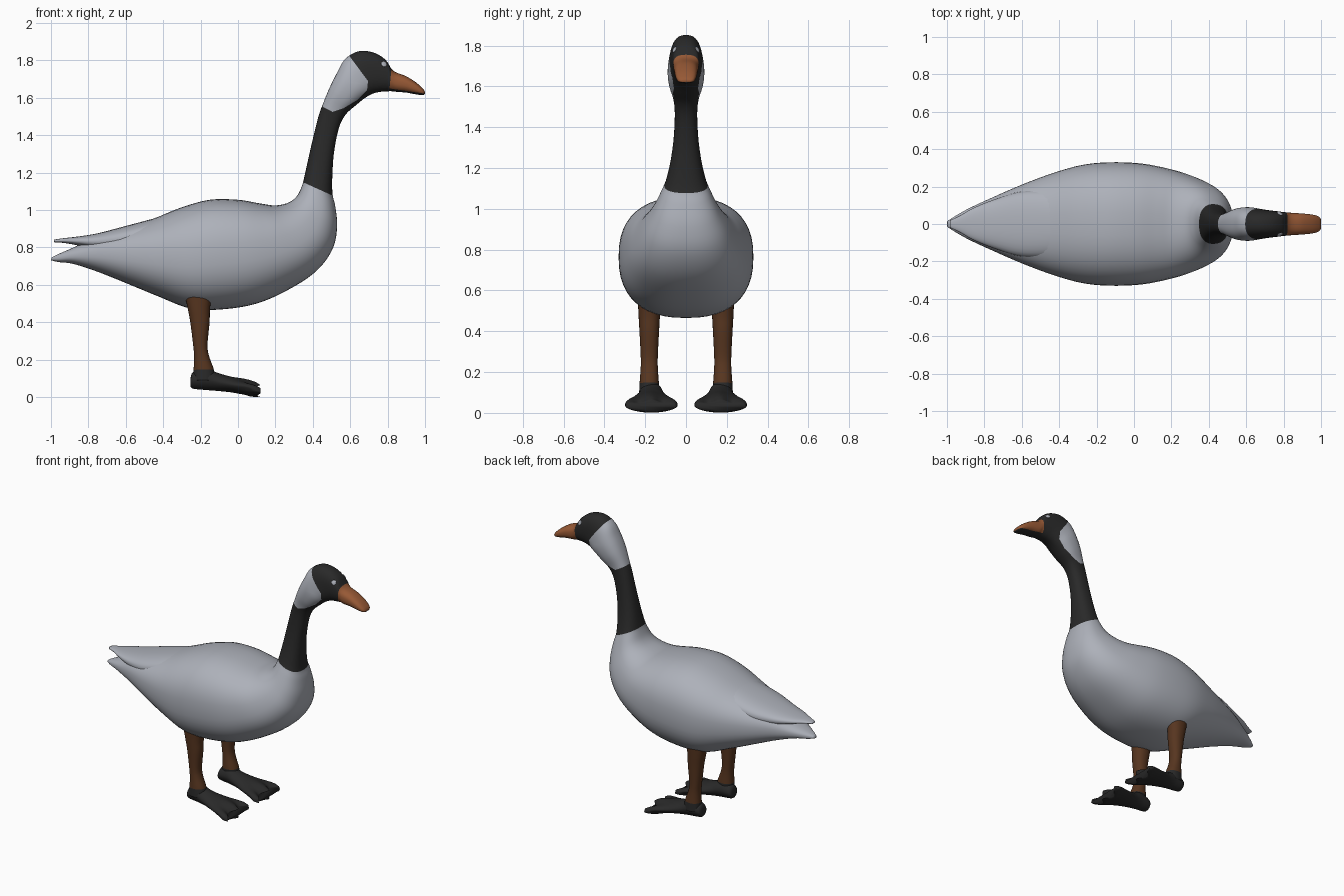
import bpy, bmesh, math
from mathutils import Vector
from mathutils.bvhtree import BVHTree

if "Cube" in bpy.data.objects:
    bpy.data.objects.remove(bpy.data.objects["Cube"])


def material(name, rgb):
    m = bpy.data.materials.new(name)
    m.diffuse_color = (*rgb, 1)
    m.use_nodes = True
    m.node_tree.nodes["Principled BSDF"].inputs["Base Color"].default_value = m.diffuse_color
    return m


GREY = material("pale grey plumage", (0.42, 0.44, 0.49))
DARK = material("charcoal", (0.022, 0.022, 0.022))
ORANGE = material("orange beak", (0.31, 0.10, 0.036))
BROWN = material("brown leg", (0.095, 0.036, 0.014))


def smooth_rows(rows, steps):
    """Catmull-Rom interpolation between the section rows."""
    out = []
    for i in range(len(rows) - 1):
        a, b, c, d = (rows[min(max(i + k, 0), len(rows) - 1)] for k in (-1, 0, 1, 2))
        for s in range(steps):
            t = s / steps
            out.append([0.5 * (2 * q + (r - p) * t + (2 * p - 5 * q + 4 * r - u) * t * t
                               + (3 * q - p - 3 * r + u) * t ** 3)
                        for p, q, r, u in zip(a, b, c, d)])
    return out + [list(rows[-1])]


def loft(rows, yc=0.0, power=2.4, n=48, steps=5):
    """Skin superellipse rings. Row: upper x, z, lower x, z, half width."""
    bm = bmesh.new()
    rings = []
    for tx, tz, bx, bz, w in smooth_rows(rows, steps):
        mid = Vector(((tx + bx) / 2, yc, (tz + bz) / 2))
        half = Vector(((tx - bx) / 2, 0, (tz - bz) / 2))
        ring = []
        for k in range(n):
            a = 2 * math.pi * k / n
            c, s = (math.copysign(abs(f) ** (2 / power), f) for f in (math.cos(a), math.sin(a)))
            ring.append(bm.verts.new(mid + half * c + Vector((0, w * s, 0))))
        rings.append(ring)
    for r, q in zip(rings, rings[1:]):
        for k in range(n):
            j = (k + 1) % n
            bm.faces.new((r[k], r[j], q[j], q[k]))
    bm.faces.new(rings[0])
    bm.faces.new(rings[-1])
    bmesh.ops.recalc_face_normals(bm, faces=bm.faces)
    return bm


def cut(bm, a, b, zmin=-1):
    """Slice along the x-z line a-b so that colour edges are clean."""
    faces = [f for f in bm.faces if all(v.co.z > zmin for v in f.verts)]
    geom = list({v for f in faces for v in f.verts}) + list({e for f in faces for e in f.edges}) + faces
    bmesh.ops.bisect_plane(bm, geom=geom, dist=1e-5, plane_co=(a[0], 0, a[1]),
                           plane_no=Vector((a[1] - b[1], 0, b[0] - a[0])).normalized())


def left_of(p, a, b):
    return (b[0] - a[0]) * (p.z - a[1]) - (b[1] - a[1]) * (p.x - a[0]) > 0


def finish(name, bm, mats, mirror=False):
    me = bpy.data.meshes.new(name)
    bm.to_mesh(me)
    bm.free()
    for m in mats:
        me.materials.append(m)
    me.shade_smooth()
    ob = bpy.data.objects.new(name, me)
    bpy.context.collection.objects.link(ob)
    if mirror:
        mod = ob.modifiers.new("mirror", 'MIRROR')
        mod.use_axis = (False, True, False)
    return ob


# Body, neck, head and beak as one continuous skin
body = loft([
    (-0.995, 0.748, -1.0, 0.732, 0.015), (-0.96, 0.765, -0.96, 0.722, 0.04),
    (-0.88, 0.80, -0.88, 0.712, 0.085), (-0.75, 0.86, -0.75, 0.67, 0.145),
    (-0.60, 0.905, -0.60, 0.61, 0.21), (-0.45, 0.955, -0.43, 0.54, 0.27),
    (-0.30, 1.015, -0.26, 0.475, 0.315), (-0.15, 1.055, -0.10, 0.468, 0.33),
    (0.0, 1.055, 0.10, 0.50, 0.322), (0.12, 1.035, 0.28, 0.58, 0.29),
    (0.20, 1.025, 0.42, 0.675, 0.25), (0.27, 1.04, 0.505, 0.79, 0.205),
    (0.315, 1.075, 0.53, 0.91, 0.16), (0.342, 1.13, 0.52, 1.02, 0.122),
    (0.355, 1.18, 0.505, 1.09, 0.098), (0.375, 1.27, 0.505, 1.20, 0.075),
    (0.40, 1.38, 0.515, 1.32, 0.06), (0.43, 1.50, 0.54, 1.44, 0.055),
    (0.455, 1.57, 0.575, 1.51, 0.062), (0.49, 1.655, 0.63, 1.56, 0.082),
    (0.53, 1.735, 0.68, 1.60, 0.09), (0.575, 1.81, 0.72, 1.622, 0.084),
    (0.65, 1.85, 0.76, 1.632, 0.075), (0.73, 1.84, 0.80, 1.635, 0.068),
    (0.79, 1.802, 0.825, 1.635, 0.063), (0.83, 1.745, 0.85, 1.632, 0.06),
    (0.90, 1.715, 0.90, 1.628, 0.056), (0.955, 1.68, 0.955, 1.618, 0.05),
    (0.99, 1.648, 0.985, 1.615, 0.04), (1.0, 1.632, 0.998, 1.618, 0.025)])
neck_base = ((0.345, 1.15), (0.50, 1.08))
beak_root = ((0.81, 1.65), (0.82, 1.75))
beak_under = ((0.81, 1.65), (1.0, 1.622))
patch = [(0.42, 1.57), (0.505, 1.525), (0.565, 1.545), (0.64, 1.59),
         (0.69, 1.64), (0.695, 1.69), (0.58, 1.845), (0.5, 1.85)]
patch_edges = list(zip(patch, patch[1:] + patch[:1]))
cut(body, *neck_base, 0.95)
for edge in [beak_root, beak_under] + patch_edges:
    cut(body, *edge, 1.4)
for f in body.faces:
    p = f.calc_center_median()
    if p.x < 0.25 or not left_of(p, *neck_base):
        f.material_index = 0
    elif p.z > 1.5 and all(left_of(p, *e) for e in patch_edges):
        f.material_index = 0
    elif p.z > 1.5 and p.x > 0.8 and not left_of(p, *beak_root) and left_of(p, *beak_under):
        f.material_index = 2
    else:
        f.material_index = 1
tree = BVHTree.FromBMesh(body)
finish("body_neck_and_head", body, [GREY, DARK, ORANGE])

# Upper tail feathers, a flat layer above the lower tail
finish("upper_tail", loft([
    (-0.985, 0.842, -0.982, 0.828, 0.02), (-0.93, 0.85, -0.93, 0.824, 0.045),
    (-0.86, 0.858, -0.86, 0.812, 0.085), (-0.75, 0.876, -0.75, 0.79, 0.13),
    (-0.60, 0.915, -0.60, 0.78, 0.175), (-0.42, 0.963, -0.42, 0.80, 0.18)], n=32), [GREY])

# Eyes: thin discs seated on the head
hit, normal, _, _ = tree.ray_cast(Vector((0.78, 1, 1.78)), Vector((0, -1, 0)))
eye = bmesh.new()
bmesh.ops.create_uvsphere(eye, u_segments=16, v_segments=8, radius=0.016)
bmesh.ops.scale(eye, vec=(1, 1, 0.3), verts=eye.verts)
bmesh.ops.transform(eye, matrix=normal.to_track_quat('Z', 'Y').to_matrix().to_4x4(), verts=eye.verts)
bmesh.ops.translate(eye, vec=hit, verts=eye.verts)
finish("eyes", eye, [GREY], mirror=True)

# Legs, brown down to the ankle
leg = loft([
    (-0.14, 0.55, -0.285, 0.55, 0.056), (-0.15, 0.47, -0.268, 0.47, 0.052),
    (-0.152, 0.40, -0.255, 0.40, 0.048), (-0.163, 0.28, -0.24, 0.28, 0.042),
    (-0.155, 0.22, -0.235, 0.22, 0.042), (-0.13, 0.15, -0.237, 0.15, 0.047),
    (-0.12, 0.09, -0.24, 0.09, 0.05)], yc=0.18, power=2.2, n=28)
ankle = ((-0.3, 0.145), (0.0, 0.15))
cut(leg, *ankle)
for f in leg.faces:
    f.material_index = 0 if left_of(f.calc_center_median(), *ankle) else 1
finish("legs", leg, [BROWN, DARK], mirror=True)

# Webbed feet, flaring forward with three scalloped toes
foot = loft([
    (-0.255, 0.09, -0.255, 0.06, 0.025), (-0.24, 0.135, -0.24, 0.045, 0.045),
    (-0.17, 0.155, -0.17, 0.038, 0.056), (-0.11, 0.13, -0.11, 0.033, 0.066),
    (-0.04, 0.11, -0.04, 0.026, 0.088), (0.03, 0.095, 0.03, 0.015, 0.112),
    (0.075, 0.078, 0.075, 0.005, 0.128), (0.10, 0.058, 0.10, 0.01, 0.122)],
    yc=0.17, power=1.8, n=48)
for v in foot.verts:
    t = max(0.0, (v.co.x + 0.04) / 0.14)
    ridge = math.cos((v.co.y - 0.17) / 0.115 * 2 * math.pi)
    v.co.x += 0.02 * t * t * ridge
    v.co.z = max(0.0, v.co.z + (0.006 * t * ridge if v.co.z > 0.04 else -0.005 * t))
finish("feet", foot, [DARK], mirror=True)
